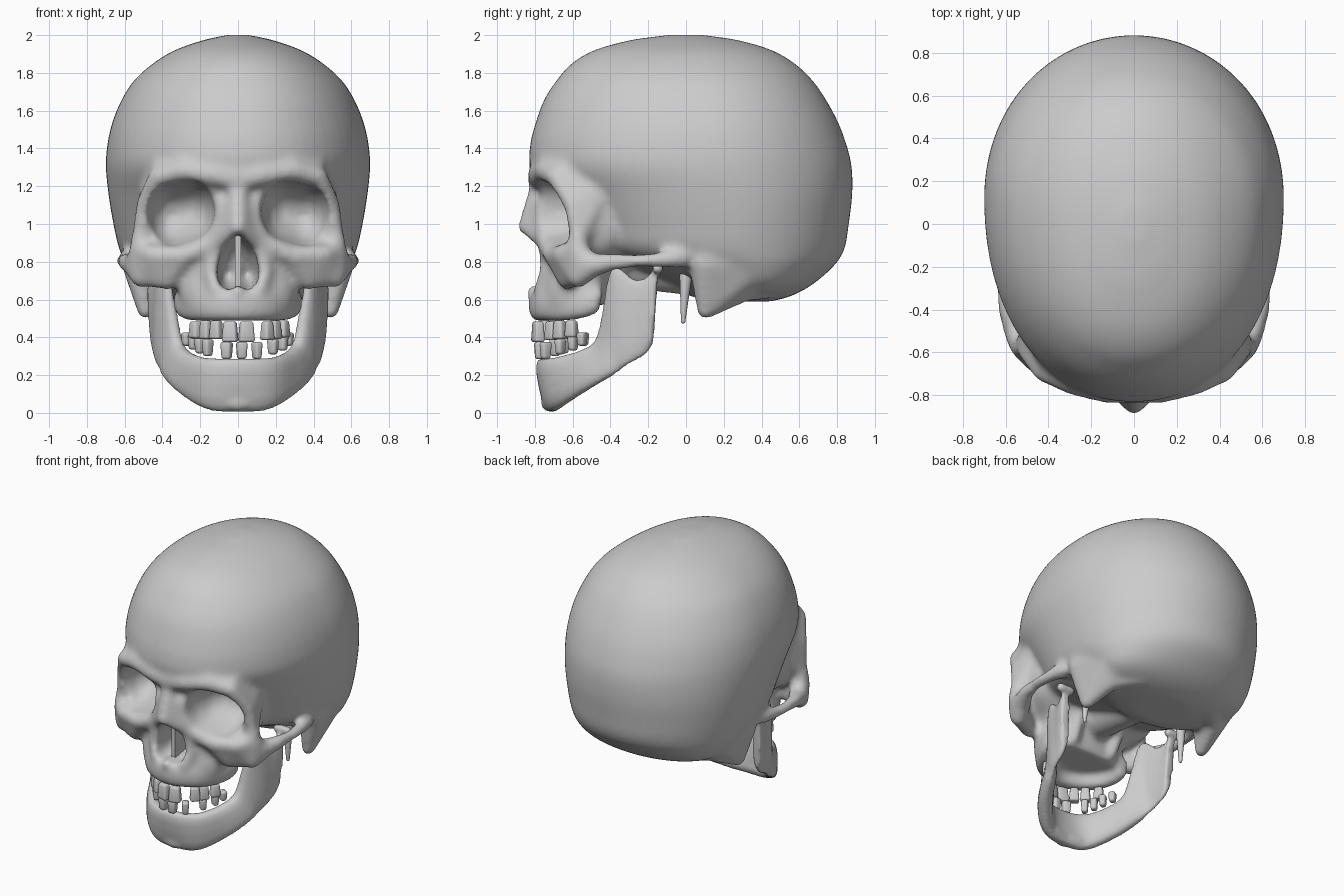
import bpy, bmesh, math
from mathutils import Vector, Matrix


def se(v, p):
    return math.copysign(abs(v) ** p, v)


def spline(rows, n=5):
    """Catmull-Rom through rows of numbers."""
    out = []
    for i in range(len(rows) - 1):
        a, b = rows[max(i - 1, 0)], rows[i]
        c, d = rows[i + 1], rows[min(i + 2, len(rows) - 1)]
        for k in range(n):
            t = k / n
            out.append([0.5 * (2 * q + (r - p) * t + (2 * p - 5 * q + 4 * r - s) * t * t
                               + (3 * q - p - 3 * r + s) * t ** 3)
                        for p, q, r, s in zip(a, b, c, d)])
    return out + [list(rows[-1])]


def skin(bm, rings):
    vs = [[bm.verts.new(p) for p in r] for r in rings]
    n = len(vs[0])
    for a, b in zip(vs, vs[1:]):
        for i in range(n):
            j = (i + 1) % n
            bm.faces.new((a[i], a[j], b[j], b[i]))
    bm.faces.new(vs[0][::-1])
    bm.faces.new(vs[-1])


def loft(bm, rows, front, back, n=64):
    """Horizontal egg-shaped rings; rows are z, half width, front y, back y."""
    rings = []
    for z, w, f, b in spline(rows):
        yc = f + 0.56 * (b - f)
        ring = []
        for i in range(n):
            t = 2 * math.pi * i / n
            p = back if math.sin(t) > 0 else front
            c, s = se(math.cos(t), 2 / p), se(math.sin(t), 2 / p)
            ring.append((w * c, yc + s * (b - yc if s > 0 else yc - f), z))
        rings.append(ring)
    skin(bm, rings)


def ribbon(bm, half, n=16):
    """Mirrored upright band; rows are bottom xyz, top xyz, thickness."""
    flip = [(-r[0], r[1], r[2], -r[3], r[4], r[5], r[6]) for r in half[:0:-1]]
    rows = spline(flip + half, 4)
    mids = [(Vector(r[:3]) + Vector(r[3:6])) / 2 for r in rows]
    rings = []
    for i, r in enumerate(rows):
        d = mids[min(i + 1, len(rows) - 1)] - mids[max(i - 1, 0)]
        side = Vector((-d.y, d.x, 0)).normalized() * r[6] / 2
        up = (Vector(r[3:6]) - Vector(r[:3])) / 2
        rings.append([mids[i] + up * se(math.cos(2 * math.pi * k / n), 0.75)
                      + side * se(math.sin(2 * math.pi * k / n), 0.75) for k in range(n)])
    skin(bm, rings)


def blob(bm, *balls):
    """Convex hull of balls x, y, z, radii; mirrored unless it is central."""
    for s in ((1, -1) if any(abs(b[0]) > 1e-4 for b in balls) else (1,)):
        vs = []
        for b in balls:
            r = b[3:] if len(b) == 6 else (b[3],) * 3
            for i in range(9):
                u = math.pi * (i + 0.01) / 8.02
                for k in range(14):
                    t = 2 * math.pi * k / 14
                    vs.append(bm.verts.new((s * (b[0] + r[0] * math.sin(u) * math.cos(t)),
                                            b[1] + r[1] * math.sin(u) * math.sin(t),
                                            b[2] + r[2] * math.cos(u))))
        bmesh.ops.convex_hull(bm, input=vs, use_existing_faces=False)
        bmesh.ops.delete(bm, geom=[v for v in vs if not v.link_faces], context='VERTS')


def limb(bm, *balls):
    for a, b in zip(balls, balls[1:]):
        blob(bm, a, b)


def finish(bm, name):
    bmesh.ops.recalc_face_normals(bm, faces=bm.faces[:])
    me = bpy.data.meshes.new(name)
    bm.to_mesh(me)
    bm.free()
    me.shade_smooth()
    ob = bpy.data.objects.new(name, me)
    bpy.context.scene.collection.objects.link(ob)
    return ob


def remesh(ob, size):
    m = ob.modifiers.new("Remesh", 'REMESH')
    m.mode, m.voxel_size, m.use_smooth_shade = 'VOXEL', size, True


def smooth(ob, n):
    m = ob.modifiers.new("Smooth", 'SMOOTH')
    m.factor, m.iterations = 0.5, n


# Cranium
bm = bmesh.new()
loft(bm, [(.59, .20, .12, .45), (.62, .40, .03, .56), (.68, .52, -.05, .67),
          (.78, .59, -.30, .785), (.87, .63, -.52, .84), (1.0, .66, -.60, .862),
          (1.15, .685, -.70, .88), (1.3, .70, -.82, .878), (1.42, .692, -.825, .85),
          (1.54, .665, -.795, .805), (1.66, .615, -.75, .74), (1.76, .55, -.685, .67),
          (1.85, .45, -.605, .575), (1.92, .335, -.485, .455), (1.97, .195, -.31, .29),
          (1.99, .11, -.18, .17), (2.002, .05, -.08, .08)], 2.14, 2.0)
# Face block
loft(bm, [(.57, .30, -.78, -.42), (.66, .32, -.77, -.40), (.75, .325, -.755, -.36),
          (.85, .45, -.735, -.28), (.95, .495, -.735, -.22), (1.1, .50, -.76, -.2),
          (1.26, .48, -.79, -.2)], 2.5, 2.5)
# Upper tooth ridge
ribbon(bm, [(0, -.775, .485, 0, -.775, .66, .12), (.14, -.73, .485, .14, -.73, .66, .12),
            (.23, -.64, .485, .24, -.63, .66, .11), (.285, -.54, .50, .29, -.52, .66, .10),
            (.295, -.46, .53, .29, -.44, .66, .09)])
# Brow, outer and lower eye rims
limb(bm, (0, -.775, 1.24, .065), (.12, -.775, 1.26, .065), (.29, -.745, 1.285, .055),
     (.42, -.685, 1.25, .055), (.493, -.6, 1.1, .048), (.51, -.575, .97, .048),
     (.52, -.57, .86, .06), (.45, -.65, .835, .055), (.28, -.705, .83, .05),
     (.13, -.74, .9, .05), (.08, -.75, 1.1, .05))
# Forehead blend and temple blend
blob(bm, (0, -.77, 1.27, .065), (.29, -.72, 1.29, .06), (.41, -.64, 1.27, .055),
     (.36, -.52, 1.42, .10), (.18, -.65, 1.48, .10))
blob(bm, (.42, -.66, 1.25, .05), (.49, -.58, 1.1, .045), (.51, -.56, .95, .045),
     (.44, -.40, 1.25, .06), (.42, -.44, 1.0, .05))
# Cheekbone and arch
blob(bm, (.52, -.57, .85, .06), (.45, -.65, .83, .05), (.28, -.70, .83, .05),
     (.50, -.57, .73, .06), (.37, -.63, .70, .05))
blob(bm, (.52, -.57, .84, .06), (.51, -.57, .72, .06), (.545, -.50, .78, .065))
limb(bm, (.545, -.50, .78, .065), (.592, -.39, .80, .047), (.608, -.27, .805, .036),
     (.60, -.14, .81, .042), (.57, -.03, .82, .055))
# Nose bridge, side walls and spine
limb(bm, (0, -.775, 1.19, .055), (0, -.845, .985, .048))
blob(bm, (0, -.79, 1.12, .06), (0, -.842, .985, .048), (.04, -.795, .97, .05),
     (.085, -.75, .92, .055))
limb(bm, (.1, -.735, .92, .05), (.145, -.73, .76, .045), (.11, -.76, .65, .05))
limb(bm, (0, -.78, .62, .05), (0, -.82, .65, .03))
# Mastoid, back ridge and skull base
blob(bm, (.53, .10, .80, .09), (.49, .1, .535, .042), (.44, .28, .635, .06),
     (.50, .40, .80, .07))
limb(bm, (.44, .28, .64, .055), (.3, .42, .66, .06))
limb(bm, (0, -.38, .80, .13), (0, .02, .72, .10), (0, .15, .68, .09))
limb(bm, (.16, -.42, .62, .035), (.17, -.34, .82, .05))
skull = finish(bm, "skull")

# Eye sockets and nose opening
bm = bmesh.new()
blob(bm, (.255, -.80, 1.07, .14, .33, .165), (.355, -.745, 1.045, .14, .31, .17))
blob(bm, (0, -.85, .885, .035, .25, .07), (.05, -.80, .74, .065, .33, .09),
     (.055, -.82, .82, .045, .28, .06))
cutter = finish(bm, "socket_cutter")
remesh(cutter, .016)
cutter.hide_render = True
cutter.display_type = 'WIRE'

remesh(skull, .018)
cut = skull.modifiers.new("Sockets", 'BOOLEAN')
cut.operation, cut.object = 'DIFFERENCE', cutter
remesh(skull, .016)
smooth(skull, 12)

# Nasal septum
bm = bmesh.new()
bmesh.ops.create_cube(bm, size=1, matrix=Matrix.Translation((0, -.6, .79))
                      @ Matrix.Diagonal((.03, .28, .34, 1)))
septum = finish(bm, "nasal_septum")
septum.data.shade_flat()

# Styloid spikes
bm = bmesh.new()
limb(bm, (.4, 0, .74, .035), (.41, -.015, .485, .012))
finish(bm, "styloid_spikes")

# Lower jaw
bm = bmesh.new()
ribbon(bm, [(0, -.705, .005, 0, -.76, .29, .10), (.12, -.695, .008, .12, -.735, .29, .10),
            (.21, -.645, .04, .205, -.67, .30, .10), (.32, -.52, .12, .275, -.55, .335, .095),
            (.385, -.40, .19, .31, -.475, .39, .085), (.40, -.37, .21, .335, -.435, .55, .07),
            (.41, -.345, .225, .37, -.405, .74, .06),
            (.425, -.30, .255, .40, -.36, .775, .06), (.432, -.25, .285, .43, -.27, .71, .055),
            (.435, -.21, .31, .45, -.20, .73, .06), (.44, -.175, .36, .455, -.145, .79, .065)])
# Chin and jaw joints
limb(bm, (0, -.72, .055, .05), (.11, -.70, .06, .045))
limb(bm, (.42, -.15, .765, .03), (.5, -.15, .765, .03))
jaw = finish(bm, "lower_jaw")
remesh(jaw, .014)
smooth(jaw, 4)


def teeth(name, spots, y0, big, grow):
    """Spots are x, centre z, height; set along the curved jaw line."""
    bm = bmesh.new()
    for x, z, h in spots:
        w = big if abs(x) < .1 else big * .8
        m = (Matrix.Translation((x, y0 + 3.2 * x * x, z))
             @ Matrix.Rotation(math.atan(6.4 * x), 4, 'Z') @ Matrix.Diagonal((w, .06, h, 1)))
        for v in bmesh.ops.create_cube(bm, size=1, matrix=m)['verts']:
            if (v.co.z < z) == grow:
                v.co.x += (x - v.co.x) * .2
                v.co.y += (y0 + 3.2 * x * x - v.co.y) * .2
    ob = finish(bm, name)
    b = ob.modifiers.new("Bevel", 'BEVEL')
    b.width, b.segments = .014, 3


# Teeth
teeth("upper_teeth", [(-.225, .44, .09), (-.17, .44, .10), (-.115, .44, .10),
                      (-.042, .43, .11), (.045, .43, .11), (.155, .435, .10),
                      (.195, .44, .10), (.24, .445, .09)], -.79, .085, False)
teeth("lower_teeth", [(-.27, .39, .07), (-.235, .375, .08), (-.2, .355, .08),
                      (-.16, .345, .09), (-.06, .33, .09), (.02, .33, .09), (.1, .33, .09),
                      (.185, .35, .08), (.235, .37, .08), (.265, .39, .07)], -.775, .06, True)
